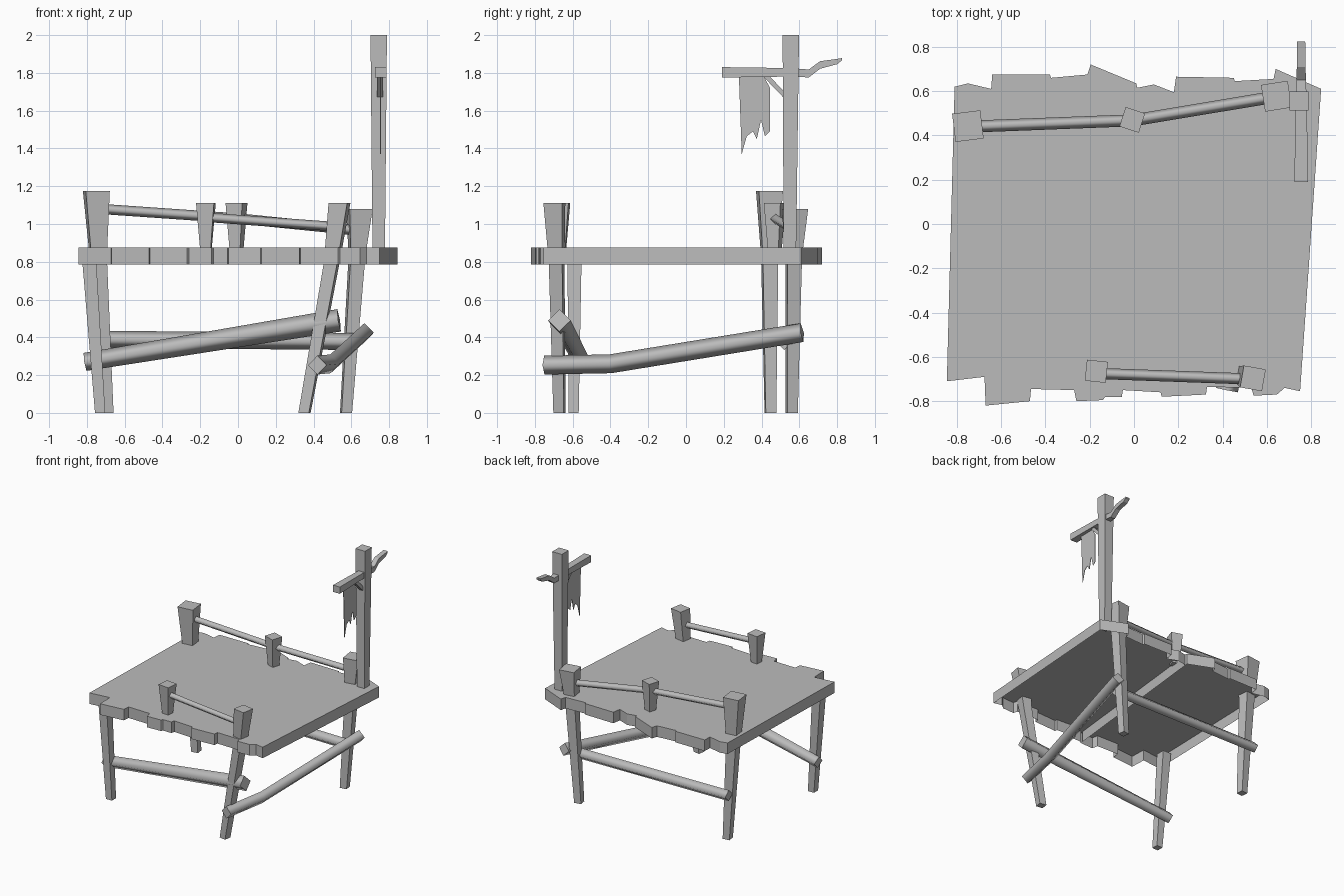
import bpy, bmesh
from math import sin, cos, pi, radians
from mathutils import Vector

if "Cube" in bpy.data.objects:
    bpy.data.objects.remove(bpy.data.objects["Cube"], do_unlink=True)

grey = bpy.data.materials.new("weathered grey")
grey.use_nodes = True
grey.diffuse_color = (0.5, 0.5, 0.5, 1)
grey.node_tree.nodes["Principled BSDF"].inputs["Base Color"].default_value = (0.5, 0.5, 0.5, 1)


def finish(name, bm, recalc=True):
    if recalc:
        bmesh.ops.recalc_face_normals(bm, faces=bm.faces)
    mesh = bpy.data.meshes.new(name)
    bm.to_mesh(mesh)
    bm.free()
    mesh.materials.append(grey)
    obj = bpy.data.objects.new(name, mesh)
    bpy.context.collection.objects.link(obj)
    return obj


def loft(name, rings, smooth=False):
    """Skin a row of equal rings and cap both ends."""
    bm = bmesh.new()
    rows = [[bm.verts.new(p) for p in ring] for ring in rings]
    n = len(rows[0])
    for a, b in zip(rows, rows[1:]):
        for i in range(n):
            j = (i + 1) % n
            bm.faces.new((a[i], a[j], b[j], b[i])).smooth = smooth
    for row in (rows[0], rows[-1]):
        cap = bm.faces.new(row)
        for e in cap.edges:
            e.smooth = False
    return finish(name, bm)


def post(name, sections, turn=0):
    """Square timber through (x, y, z, width) sections."""
    t = radians(turn + 45)
    rings = [[(x + w * 0.7071 * cos(t + k * pi / 2), y + w * 0.7071 * sin(t + k * pi / 2), z)
              for k in range(4)] for x, y, z, w in sections]
    return loft(name, rings)


def pole(name, path, r0, r1=None):
    """Four-sided, softly shaded pole along a path."""
    pts = [Vector(p) for p in path]
    last = len(pts) - 1
    rings = []
    for i, p in enumerate(pts):
        d = (pts[min(i + 1, last)] - pts[max(i - 1, 0)]).normalized()
        side = d.cross(Vector((0, 0, 1))).normalized()
        up = side.cross(d)
        r = r0 + ((r1 or r0) - r0) * i / last
        rings.append([p + r * (side * cos(k * pi / 2) + up * sin(k * pi / 2)) for k in range(4)])
    return loft(name, rings, True)


# Deck: ragged outline with skirt walls, open underneath
TOP, BOTTOM = 0.875, 0.785
outline = [(-.81, .62), (-.75, .635), (-.645, .61), (-.64, .675), (-.38, .675), (-.375, .66),
           (-.21, .675), (-.195, .72), (.01, .635), (.015, .615), (.09, .63), (.18, .595),
           (.19, .665), (.45, .66), (.455, .645), (.63, .655), (.64, .7), (.845, .61),
           (.75, -.755), (.68, -.74), (.645, -.77), (.54, -.775), (.53, -.74), (.33, -.735),
           (.325, -.77), (.125, -.78), (.12, -.76), (-.05, -.75), (-.055, -.78), (-.13, -.78),
           (-.14, -.795), (-.26, -.8), (-.27, -.75), (-.465, -.745), (-.47, -.8), (-.67, -.82),
           (-.675, -.69), (-.845, -.71)]
bm = bmesh.new()
upper = [bm.verts.new((x, y, TOP)) for x, y in reversed(outline)]
lower = [bm.verts.new((x, y, BOTTOM)) for x, y in reversed(outline)]
bm.faces.new(upper)
for i in range(len(upper)):
    j = (i + 1) % len(upper)
    bm.faces.new((upper[j], upper[i], lower[i], lower[j]))
finish("deck", bm, recalc=False)

# Joist dividing the underside
bm = bmesh.new()
bm.faces.new([bm.verts.new(p) for p in ((-.14, -.77, BOTTOM), (.01, .63, BOTTOM),
                                        (.01, .63, TOP - .002), (-.14, -.77, TOP - .002))])
finish("deck_joist", bm, recalc=False)

# Legs, three of which rise through the deck as posts
post("front_left_leg", [(.352, -.67, 0, .056), (.497, -.685, .8, .072), (.537, -.697, 1.11, .1)], -10)
post("front_right_leg", [(-.73, -.595, 0, .054), (-.79, -.59, .84, .075)])
post("back_left_leg", [(.572, .56, 0, .056), (.63, .57, .83, .078), (.643, .577, 1.08, .122)], 9)
post("back_right_leg", [(-.69, .447, 0, .056), (-.74, .443, .83, .082), (-.75, .442, 1.175, .128)], 7)

# Short railing posts
post("front_rail_post", [(-.17, -.665, .86, .055), (-.17, -.665, 1.11, .095)], -6)
post("back_rail_post", [(-.008, .47, .86, .058), (-.008, .47, 1.11, .092)], -18)

# Railings and lower braces
pole("back_rail", [(-.73, .44, 1.08), (-.005, .468, 1.03), (.64, .575, .965)], .027)
pole("front_rail", [(-.16, -.675, 1.035), (.53, -.7, .985)], .025)
pole("side_brace", [(.42, -.75, .253), (.49, -.4, .26), (.67, .615, .425)], .05)
pole("front_brace", [(-.81, -.55, .27), (.535, -.67, .49)], .048, .06)
pole("back_brace", [(-.75, .52, .39), (.62, .52, .378)], .045)

# Mast with crooked arm
post("mast", [(.745, .55, .86, .066), (.745, .555, 2, .087)])
arm = [(.19, 1.803, .055, .062), (.55, 1.803, .045, .05), (.65, 1.797, .042, .042),
       (.71, 1.842, .04, .04), (.8, 1.86, .028, .038), (.825, 1.872, .012, .036)]
loft("mast_arm", [[(.755 + a * w / 2, y, z + b * h / 2)
                   for a, b in ((-1, -1), (1, -1), (1, 1), (-1, 1))] for y, z, h, w in arm])
loft("arm_brace", [[(x, y, z) for y, z in ((.405, 1.785), (.44, 1.785), (.53, 1.69), (.53, 1.655))]
                   for x in (.737, .768)])

# Tattered cloth
cloth = [(.28, 1.785), (.295, 1.37), (.322, 1.465), (.354, 1.49), (.375, 1.45), (.397, 1.55),
         (.418, 1.465), (.445, 1.49), (.445, 1.72), (.41, 1.785)]
loft("cloth", [[(x, y, z) for y, z in cloth] for x in (.752, .756)])
